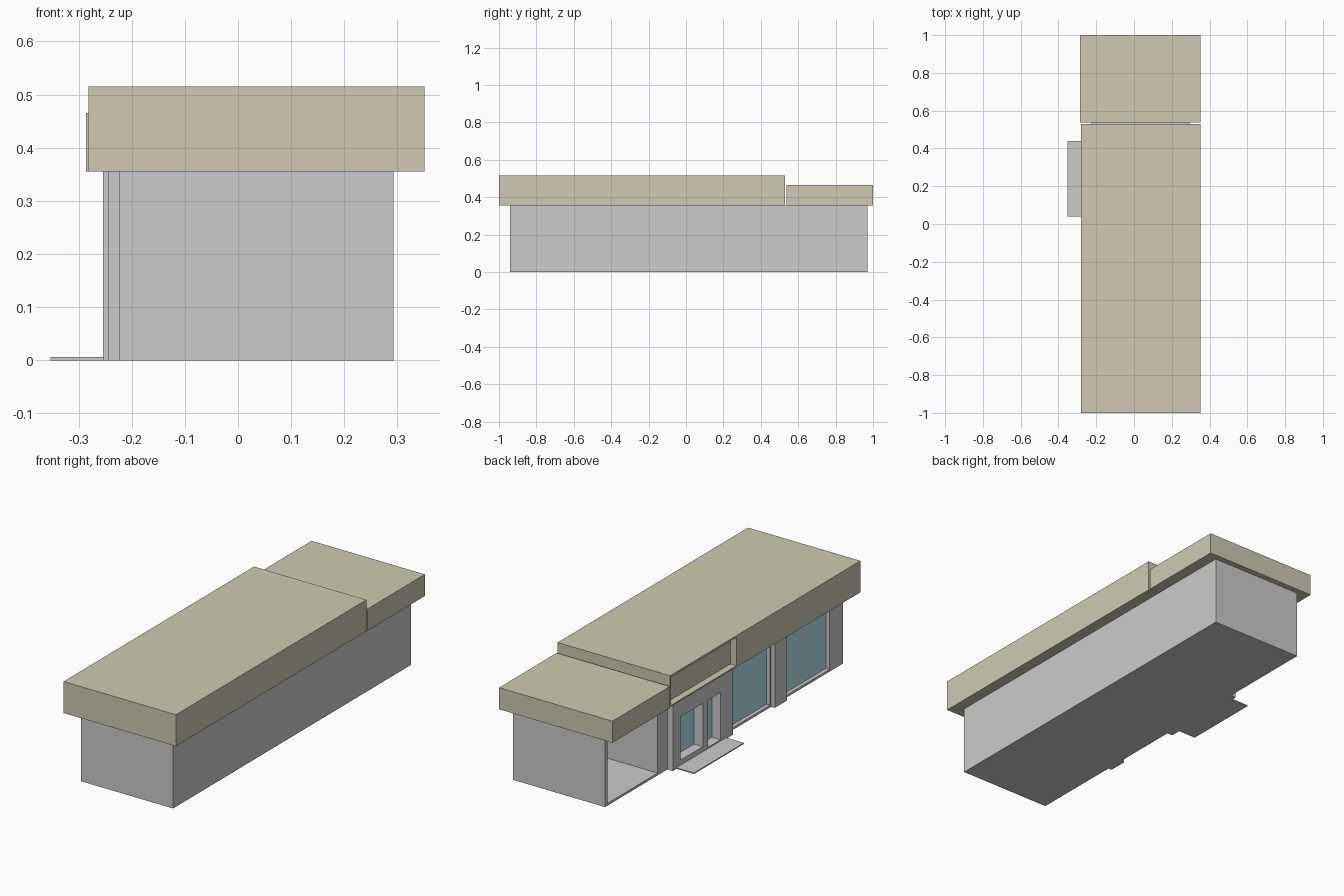
import bpy, bmesh

if "Cube" in bpy.data.objects:
    bpy.data.objects.remove(bpy.data.objects["Cube"])


def material(name, color):
    m = bpy.data.materials.new(name)
    m.diffuse_color = color
    m.use_nodes = True
    m.node_tree.nodes["Principled BSDF"].inputs["Base Color"].default_value = m.diffuse_color
    return m


OLIVE = material("olive_cladding", (0.62, 0.59, 0.44, 1))
GLASS = material("tinted_glass", (0.45, 0.75, 0.82, 0.5))


def prism(name, outline, z0, z1, mat=None):
    """Extrude a plan outline between two heights."""
    bm = bmesh.new()
    base = bm.faces.new([bm.verts.new((x, y, z0)) for x, y in outline])
    top = bmesh.ops.extrude_face_region(bm, geom=[base])["geom"]
    bmesh.ops.translate(bm, vec=(0, 0, z1 - z0),
                        verts=[v for v in top if isinstance(v, bmesh.types.BMVert)])
    bmesh.ops.recalc_face_normals(bm, faces=bm.faces)
    me = bpy.data.meshes.new(name)
    bm.to_mesh(me)
    bm.free()
    ob = bpy.data.objects.new(name, me)
    bpy.context.collection.objects.link(ob)
    if mat:
        me.materials.append(mat)
    return ob


def box(name, x0, x1, y0, y1, z0, z1, mat=None):
    return prism(name, [(x0, y0), (x1, y0), (x1, y1), (x0, y1)], z0, z1, mat)


def cut(target, *bounds):
    """Subtract a box from the target and discard the cutter."""
    cutter = box("cutter", *bounds)
    cutter.hide_render = True
    mod = target.modifiers.new("cut", "BOOLEAN")
    mod.operation, mod.solver, mod.object = "DIFFERENCE", "EXACT", cutter
    bpy.context.view_layer.objects.active = target
    bpy.ops.object.modifier_apply(modifier=mod.name)
    bpy.data.objects.remove(cutter)


LEFT, INNER, EAVE, FLOOR = -0.224, -0.20, 0.355, 0.012

# Walls: plan outline with entrance block and pillar standing proud on the left
walls = prism("walls", [
    (0.293, -0.94), (0.293, 0.97), (LEFT, 0.97),
    (LEFT, 0.469), (-0.254, 0.469), (-0.254, -0.013), (LEFT, -0.013),
    (LEFT, -0.365), (-0.244, -0.365), (-0.244, -0.461), (LEFT, -0.461),
    (LEFT, -0.94)], 0, EAVE)

# Two rooms, split by the partition under the roof step
cut(walls, INNER, 0.268, -0.915, 0.522, FLOOR, 0.4)
cut(walls, INNER, 0.268, 0.548, 0.951, FLOOR, 0.4)

# Openings on the left side: y range and z range (the first has no glass)
openings = {
    "porch": (0.548, 0.951, FLOOR, 0.345),
    "window": (0.228, 0.405, 0.032, 0.252),
    "door": (0.084, 0.188, FLOOR, 0.252),
    "middle_bay": (-0.355, -0.013, FLOOR, 0.345),
    "front_bay": (-0.834, -0.461, FLOOR, 0.345),
}
for name, (y0, y1, z0, z1) in openings.items():
    cut(walls, -0.3, INNER + 0.02, y0, y1, z0, z1)
    if name != "porch":
        box(name + "_glass", -0.205, -0.202, y0, y1, z0, z1, GLASS)

# Doorstep
box("doorstep", -0.353, -0.254, 0.04, 0.44, 0, 0.006)

# Roofs: tall front block with a recessed sign panel, lower rear block
front_roof = box("front_roof", -0.281, 0.351, -1, 0.53, EAVE, 0.515, OLIVE)
cut(front_roof, -0.3, -0.247, -0.004, 0.52, 0.362, 0.505)
box("rear_roof", -0.286, 0.351, 0.538, 1, EAVE, 0.465, OLIVE)
